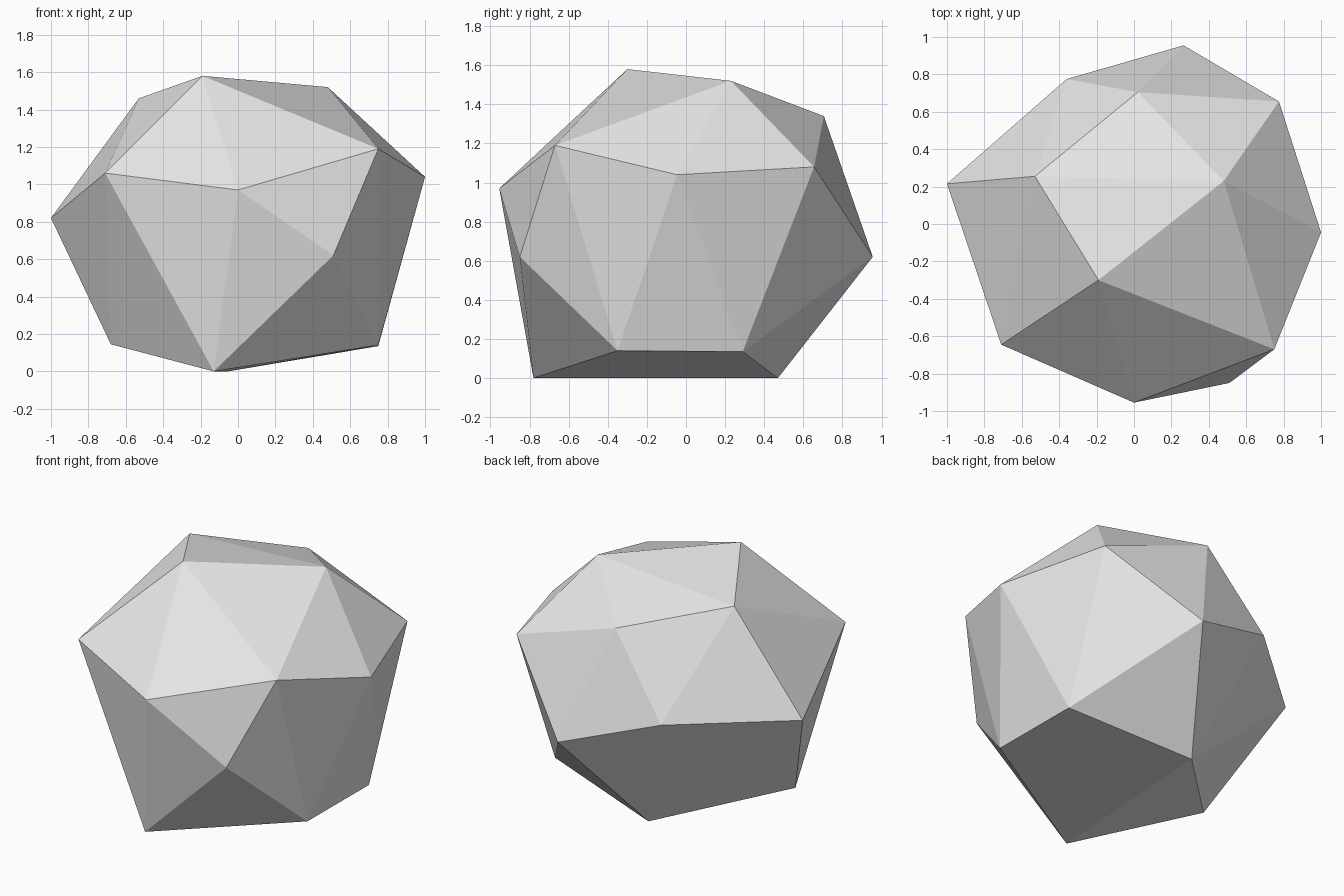
import bpy
import bmesh

# Remove the default cube
cube = bpy.data.objects.get("Cube")
if cube:
    bpy.data.objects.remove(cube, do_unlink=True)

# Plain stone grey
grey = bpy.data.materials.new("stone_grey")
grey.use_nodes = True
colour = (0.8, 0.8, 0.8, 1)
grey.diffuse_color = colour
grey.node_tree.nodes["Principled BSDF"].inputs["Base Color"].default_value = colour

# Corners of the boulder, grouped from crown to base
crown = [(-.19, -.30, 1.58), (-.53, .255, 1.46), (.48, .23, 1.52), (.02, .705, 1.34)]
shoulder = [(.75, -.67, 1.19), (1, -.045, 1.04), (-.71, -.645, 1.06),
            (0, -.955, .97), (.775, .655, 1.08)]
waist = [(-1, .215, .82), (.51, -.85, .62), (.265, .955, .62), (-.36, .775, .83)]
base = [(.75, -.35, .14), (.75, .29, .135), (-.68, -.165, .145),
        (-.13, -.78, 0), (-.055, .47, 0)]

# Wrap the corners in flat facets
bm = bmesh.new()
for corner in crown + shoulder + waist + base:
    bm.verts.new(corner)
bmesh.ops.convex_hull(bm, input=bm.verts[:])
bmesh.ops.recalc_face_normals(bm, faces=bm.faces[:])
mesh = bpy.data.meshes.new("boulder")
bm.to_mesh(mesh)
bm.free()
mesh.materials.append(grey)
bpy.context.collection.objects.link(bpy.data.objects.new("boulder", mesh))
